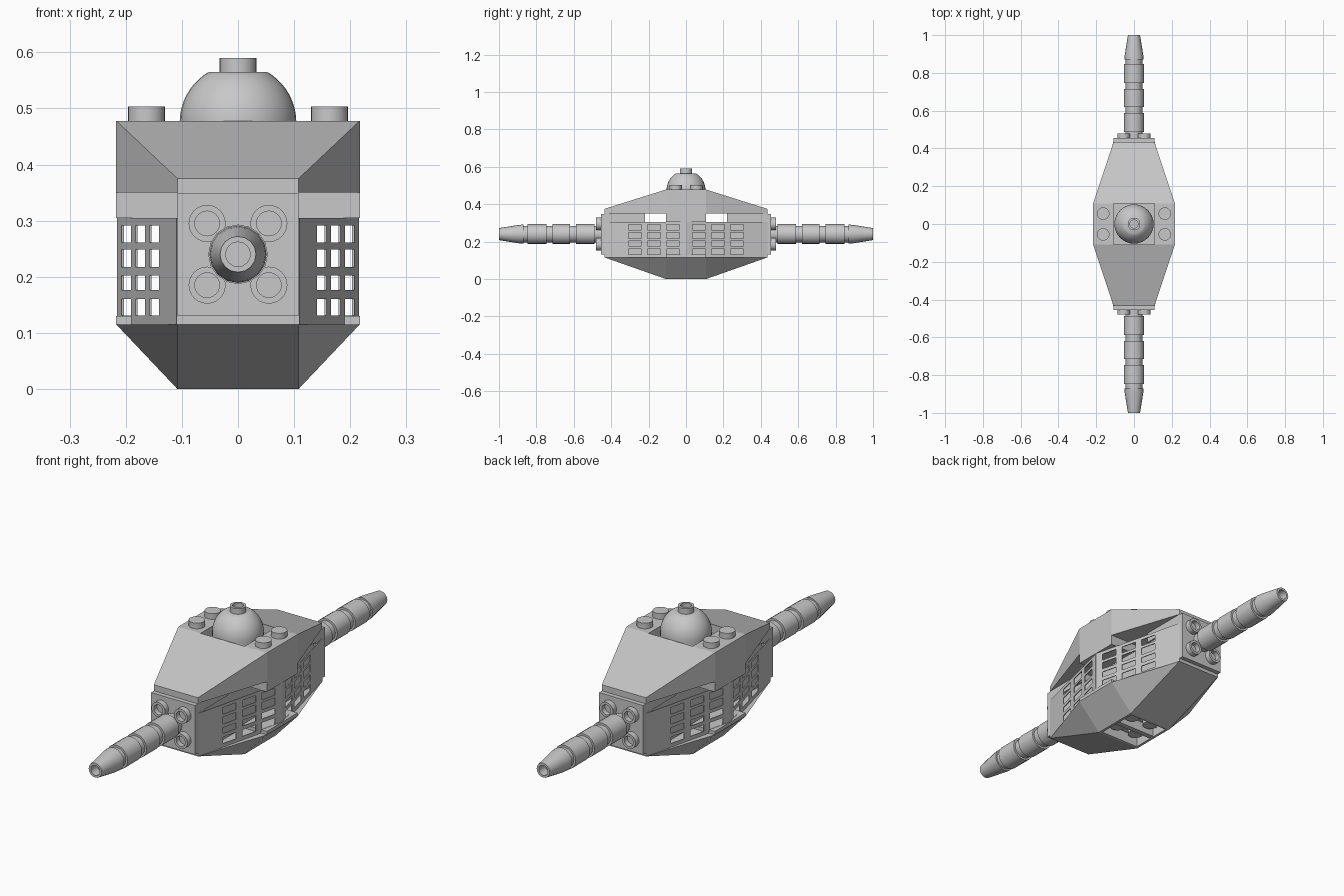
import bpy, bmesh, math
from mathutils import Vector

cube = bpy.data.objects.get("Cube")
if cube:
    bpy.data.objects.remove(cube, do_unlink=True)

grey = bpy.data.materials.new("light_grey")
grey.use_nodes = True
colour = (0.58, 0.58, 0.58, 1)
grey.diffuse_color = colour
grey.node_tree.nodes["Principled BSDF"].inputs["Base Color"].default_value = colour


def finish(name, bm, smooth=False):
    bmesh.ops.recalc_face_normals(bm, faces=bm.faces)
    mesh = bpy.data.meshes.new(name)
    bm.to_mesh(mesh)
    bm.free()
    mesh.materials.append(grey)
    ob = bpy.data.objects.new(name, mesh)
    bpy.context.collection.objects.link(ob)
    if smooth:
        bpy.ops.object.select_all(action='DESELECT')
        ob.select_set(True)
        bpy.context.view_layer.objects.active = ob
        bpy.ops.object.shade_smooth_by_angle(angle=math.radians(35))
    return ob


def hull(points):
    bm = bmesh.new()
    for p in points:
        bm.verts.new(p)
    bmesh.ops.convex_hull(bm, input=bm.verts)
    bmesh.ops.dissolve_limit(bm, angle_limit=0.01, verts=bm.verts, edges=bm.edges)
    return bm


def box(name, x, y, z):
    return finish(name, hull([(a, b, c) for a in x for b in y for c in z]))


def lathe(name, profile, origin, axis=(0, 0, 1), sides=24):
    """Spin a (radius, height) profile around an axis."""
    bm = bmesh.new()
    vs = [bm.verts.new((r, 0, h)) for r, h in profile]
    es = [bm.edges.new(pair) for pair in zip(vs, vs[1:])]
    bmesh.ops.spin(bm, geom=vs + es, cent=(0, 0, 0), axis=(0, 0, 1),
                   angle=math.tau, steps=sides)
    bmesh.ops.remove_doubles(bm, verts=bm.verts, dist=1e-5)
    ob = finish(name, bm, True)
    ob.rotation_mode = 'QUATERNION'
    ob.rotation_quaternion = Vector(axis).to_track_quat('Z', 'Y')
    ob.location = origin
    return ob


W, N, L = 0.217, 0.108, 0.435      # half width, half nose width, half length
SIGNS = (-1, 1)
SOLID_STUD = [(0, -0.01), (0.033, -0.01), (0.033, 0.025), (0, 0.025)]
HOLLOW_STUD = [(0, -0.01), (0.033, -0.01), (0.033, 0.025), (0.022, 0.025),
               (0.022, 0.002), (0, 0.002)]

# Lower hull with a recessed underside
pts = []
for sx in SIGNS:
    for sy in SIGNS:
        pts += [(sx * N, sy * N, 0), (sx * W, sy * N, 0.115), (sx * N, sy * L, 0.115)]
bm = hull(pts)
bm.faces.ensure_lookup_table()
base = min(bm.faces, key=lambda f: f.calc_center_median().z)
bmesh.ops.inset_individual(bm, faces=[base], thickness=0.016)
inner = bmesh.ops.extrude_discrete_faces(bm, faces=[base])["faces"][0]
bmesh.ops.translate(bm, verts=inner.verts, vec=(0, 0, 0.05))
finish("lower_hull", bm)
box("underside_bar", (-0.1, 0.1), (-0.012, 0.012), (0.004, 0.06))
for sx in SIGNS:
    for sy in SIGNS:
        lathe("underside_stud", SOLID_STUD, (sx * 0.05, sy * 0.05, 0.05), (0, 0, -1))

# Plates across the middle and the inner core
box("lower_plate", (-W, W), (-N, N), (0.115, 0.13))
box("upper_plate", (-W, W), (-N, N), (0.305, 0.35))
box("core", (-0.1, 0.1), (-0.4, 0.4), (0.11, 0.305))

# Roof: side blocks, recessed floor, sloped wedges
box("roof_floor", (-N, N), (-N, N), (0.35, 0.44))
for sx in SIGNS:
    box("roof_side", (sx * N, sx * W), (-N, N), (0.35, 0.478))
    for sy in SIGNS:
        lathe("roof_stud", SOLID_STUD, (sx * 0.163, sy * 0.055, 0.478))
for sy in SIGNS:
    pts = []
    for sx in SIGNS:
        pts += [(sx * W, sy * N, 0.35), (sx * W, sy * N, 0.478),
                (sx * N, sy * L, 0.35), (sx * N, sy * L, 0.375)]
    finish("roof_wedge", hull(pts))

# Dome and its hollow stud
R = 0.104
arc = [(R * math.cos(math.radians(a)), 0.035 + R * math.sin(math.radians(a)))
       for a in range(0, 61, 6)]
lathe("dome", [(0, 0), (R, 0)] + arc + [(0, arc[-1][1])], (0, 0, 0.44), sides=32)
lathe("dome_stud", HOLLOW_STUD, (0, 0, 0.565))

# Grille walls: a grid with open window cells
YS = (0, 0.035, 0.104, 0.136, 0.206, 0.238, 0.307, L)
ZS = (0.115, 0.131, 0.16, 0.176, 0.202, 0.217, 0.249, 0.261, 0.291, 0.305)
for sx in SIGNS:
    for sy in SIGNS:
        bm = bmesh.new()
        grid = [[bm.verts.new((sx * (0.214 - 0.245 * y), sy * y, z)) for z in ZS] for y in YS]
        for i in range(len(YS) - 1):
            for j in range(len(ZS) - 1):
                if i % 2 and j % 2:
                    continue
                bm.faces.new((grid[i][j], grid[i + 1][j],
                              grid[i + 1][j + 1], grid[i][j + 1]))
        wall = finish("grille_wall", bm)
        mod = wall.modifiers.new("thickness", 'SOLIDIFY')
        mod.thickness = 0.004
        mod.offset = 0

# Barrel profile: three ringed segments and a hollow tapered tip
barrel = [(0, 0), (0.044, 0)]
for start, end in ((0.033, 0.133), (0.165, 0.26), (0.292, 0.393)):
    barrel += [(0.044, start), (0.053, start), (0.053, end), (0.044, end)]
barrel += [(0.044, 0.415), (0.051, 0.415), (0.049, 0.44), (0.032, 0.545),
           (0.022, 0.545), (0.022, 0.5), (0, 0.5)]

# Ends: block, plate, four hollow studs and a barrel
for sy in SIGNS:
    box("end_block", (-N, N), (sy * 0.22, sy * L), (0.305, 0.375))
    box("end_wall", (-N, N), (sy * 0.39, sy * L), (0.115, 0.31))
    box("end_plate", (-N, N), (sy * L, sy * 0.455), (0.13, 0.348))
    for x in (-0.055, 0.055):
        for z in (0.185, 0.295):
            lathe("end_stud", HOLLOW_STUD, (x, sy * 0.455, z), (0, sy, 0))
    lathe("barrel", barrel, (0, sy * 0.455, 0.24), (0, sy, 0), 16)
